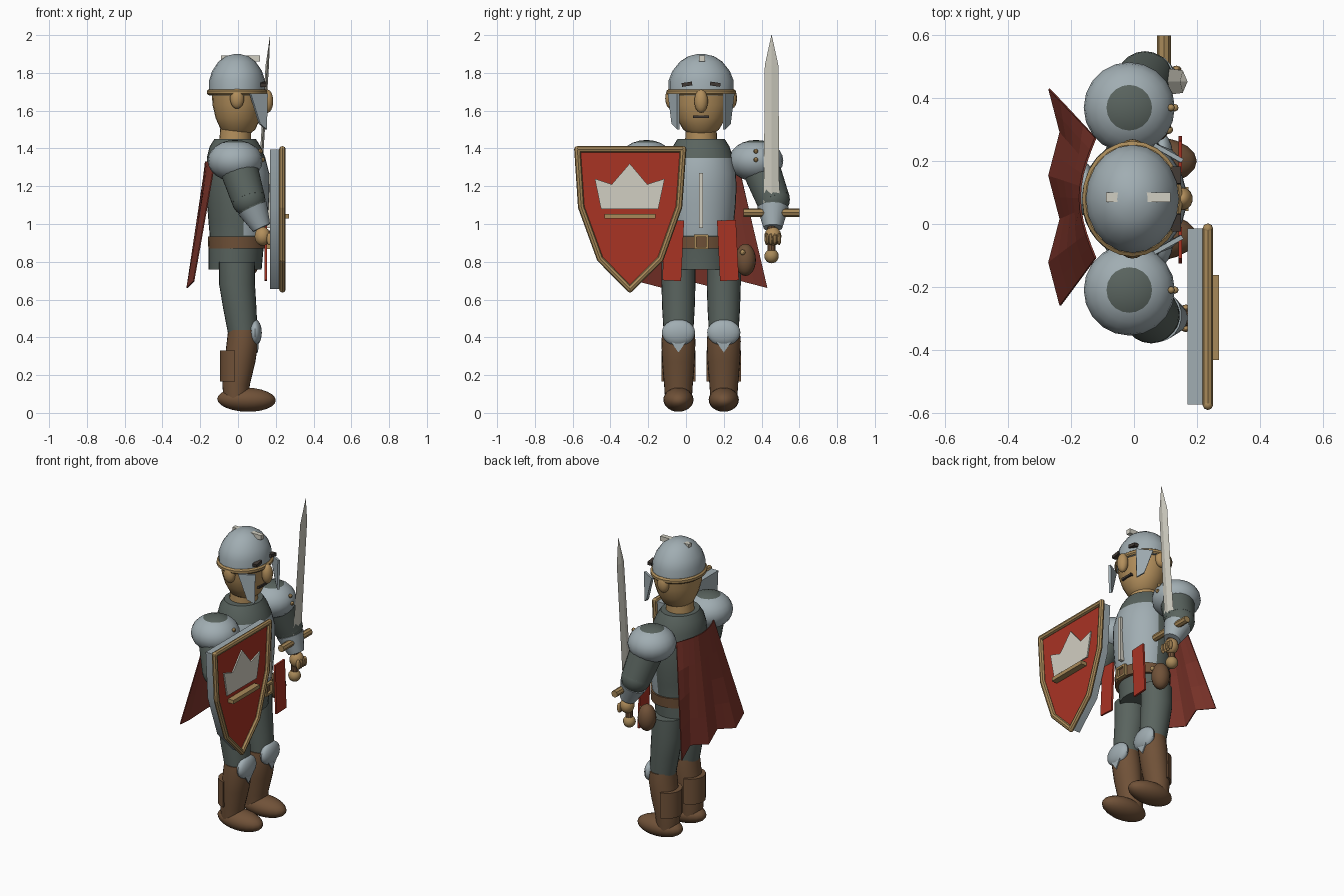
import bpy, bmesh, math
from mathutils import Vector, Matrix

if "Cube" in bpy.data.objects:
    bpy.data.objects.remove(bpy.data.objects["Cube"])

CY = 0.08  # body centre line


def mat(name, r, g, b):
    m = bpy.data.materials.new(name)
    m.diffuse_color = tuple(((c + 0.055) / 1.055) ** 2.4 for c in (r, g, b)) + (1,)
    m.use_nodes = True
    m.node_tree.nodes["Principled BSDF"].inputs["Base Color"].default_value = m.diffuse_color
    return m


STEEL = mat("steel", 0.63, 0.68, 0.70)
CLOTH = mat("dark cloth", 0.35, 0.39, 0.37)
LEATHER = mat("brown leather", 0.44, 0.32, 0.22)
SKIN = mat("tan skin", 0.70, 0.56, 0.36)
GOLD = mat("gold trim", 0.66, 0.54, 0.35)
RED = mat("red paint", 0.66, 0.20, 0.14)
CAPE = mat("cape red", 0.50, 0.21, 0.17)
CREAM = mat("pale metal", 0.82, 0.81, 0.76)
DARK = mat("dark brown", 0.25, 0.22, 0.20)


def finish(name, bm, *mats, rule=None):
    bmesh.ops.recalc_face_normals(bm, faces=bm.faces)
    if rule:
        for f in bm.faces:
            f.material_index = rule(f.calc_center_median())
    me = bpy.data.meshes.new(name)
    bm.to_mesh(me)
    bm.free()
    for m in mats:
        me.materials.append(m)
    ob = bpy.data.objects.new(name, me)
    bpy.context.collection.objects.link(ob)
    return ob


def ball(name, c, r, *mats, rule=None, seg=20, tilt=0):
    bm = bmesh.new()
    bmesh.ops.create_uvsphere(bm, u_segments=seg, v_segments=12, radius=1)
    bmesh.ops.transform(bm, verts=bm.verts, matrix=Matrix.Translation(c)
                        @ Matrix.Rotation(tilt, 4, 'Y') @ Matrix.Diagonal((*r, 1)))
    return finish(name, bm, *mats, rule=rule)


def box(name, c, s, m, tilt=0, axis='Y'):
    bm = bmesh.new()
    bmesh.ops.create_cube(bm, size=1)
    bmesh.ops.transform(bm, verts=bm.verts, matrix=Matrix.Translation(c)
                        @ Matrix.Rotation(tilt, 4, axis) @ Matrix.Diagonal((*s, 1)))
    return finish(name, bm, m)


def loft(name, rings, *mats, rule=None, n=24):
    """Closed skin through level ellipses (cx, cy, z, rx, ry)."""
    bm = bmesh.new()
    loops = [[bm.verts.new((cx + rx * math.cos(2 * math.pi * i / n),
                            cy + ry * math.sin(2 * math.pi * i / n), z)) for i in range(n)]
             for cx, cy, z, rx, ry in rings]
    for a, b in zip(loops, loops[1:]):
        for i in range(n):
            j = (i + 1) % n
            bm.faces.new((a[i], a[j], b[j], b[i]))
    bm.faces.new(loops[0])
    bm.faces.new(loops[-1])
    return finish(name, bm, *mats, rule=rule)


def rod(name, a, b, r1, r2, m, seg=16):
    a, b = Vector(a), Vector(b)
    bm = bmesh.new()
    bmesh.ops.create_cone(bm, cap_ends=True, segments=seg, radius1=r1, radius2=r2, depth=(b - a).length)
    q = (b - a).to_track_quat('Z', 'Y').to_matrix().to_4x4()
    bmesh.ops.transform(bm, verts=bm.verts, matrix=Matrix.Translation((a + b) / 2) @ q)
    return finish(name, bm, m)


def plate(name, pts, depth, m):
    """Polygon extruded by the vector depth."""
    bm = bmesh.new()
    f = bm.faces.new([bm.verts.new(p) for p in pts])
    g = bmesh.ops.extrude_face_region(bm, geom=[f])
    bmesh.ops.translate(bm, vec=depth, verts=[v for v in g["geom"] if isinstance(v, bmesh.types.BMVert)])
    if f.is_valid and len(bm.faces) == len(pts) + 1:
        bm.faces.new(list(f.verts))
    return finish(name, bm, m)


# Torso with a breastplate on its front
loft("torso", [(-0.015, CY, 0.76, 0.14, 0.155), (-0.01, CY, 0.87, 0.145, 0.16),
               (0, CY, 0.94, 0.15, 0.165), (0, CY, 1.02, 0.157, 0.175), (0, CY, 1.1, 0.163, 0.183),
               (0, CY, 1.18, 0.167, 0.187), (0, CY, 1.27, 0.165, 0.185), (-0.01, CY, 1.35, 0.155, 0.17),
               (-0.015, CY, 1.41, 0.135, 0.15), (-0.015, CY, 1.45, 0.11, 0.125)], CLOTH, STEEL,
     rule=lambda c: int(0.93 < c.z < 1.35 and c.x > 0.02), n=32)
ball("back_plate", (-0.155, 0.11, 1.2), (0.03, 0.085, 0.09), STEEL)
box("breastplate_ridge", (0.166, CY, 1.125), (0.03, 0.02, 0.29), CREAM)
loft("belt", [(0, CY, 0.87, 0.157, 0.17), (0, CY, 0.935, 0.16, 0.175)], LEATHER)
for s in (-1, 1):
    box("buckle_side", (0.163, CY + s * 0.032, 0.905), (0.02, 0.013, 0.075), GOLD)
    box("buckle_bar", (0.163, CY, 0.905 + s * 0.032), (0.02, 0.075, 0.013), GOLD)

# Pouch on the belt
ball("pouch", (0.06, 0.315, 0.81), (0.055, 0.055, 0.085), LEATHER)
ball("pouch_button", (0.11, 0.30, 0.85), (0.014, 0.014, 0.014), GOLD, seg=10)

# Neck, head and face
loft("neck", [(-0.015, CY, 1.43, 0.085, 0.085), (-0.01, CY, 1.55, 0.08, 0.08)], SKIN)
loft("head", [(0.0, CY, 1.475, 0.06, 0.06), (0.0, CY, 1.50, 0.092, 0.095), (0, CY, 1.56, 0.118, 0.13),
              (0, CY, 1.63, 0.135, 0.155), (0, CY, 1.72, 0.14, 0.16)], SKIN)
ball("nose", (0.155, CY, 1.65), (0.032, 0.036, 0.062), SKIN, seg=14)
box("mouth", (0.118, CY, 1.567), (0.02, 0.085, 0.014), DARK)
for s in (-1, 1):
    ball("ear", (-0.005, CY + s * 0.16, 1.665), (0.038, 0.03, 0.055), SKIN, seg=14)
    box("eyebrow", (0.135, CY + s * 0.075, 1.74), (0.03, 0.055, 0.02), DARK, -s * 0.15, 'X')
    plate("cheek_guard", [(0.06, CY + s * 0.165, 1.69), (0.15, CY + s * 0.115, 1.69),
                          (0.145, CY + s * 0.115, 1.50), (0.11, CY + s * 0.145, 1.53)],
          (0.008, s * 0.012, 0), STEEL)

# Helmet
loft("helmet", [(-0.005, CY, 1.68, 0.148, 0.172), (-0.005, CY, 1.76, 0.148, 0.172),
                (-0.005, CY, 1.81, 0.132, 0.152), (-0.005, CY, 1.86, 0.098, 0.112),
                (-0.005, CY, 1.888, 0.06, 0.068), (-0.005, CY, 1.9, 0.015, 0.018)], STEEL, n=20)
loft("helmet_band", [(-0.005, CY, 1.682, 0.153, 0.176), (-0.005, CY, 1.69, 0.16, 0.184),
                     (-0.005, CY, 1.705, 0.16, 0.184), (-0.005, CY, 1.713, 0.15, 0.173)], GOLD)
box("helmet_crest", (0.013, 0.085, 1.876), (0.205, 0.03, 0.03), CREAM)

# Arms, pauldrons, gauntlets and hands
arms = {-1: ((-0.01, -0.22, 1.34), (0.055, -0.29, 1.13), (0.125, -0.30, 0.98)),
        1: ((-0.01, 0.38, 1.34), (0.035, 0.46, 1.13), (0.095, 0.46, 0.98))}
for s, (sh, el, wr) in arms.items():
    rod("upper_arm", sh, el, 0.105, 0.09, CLOTH, 20)
    ball("elbow", el, (0.09, 0.09, 0.09), CLOTH)
    mid = Vector(el).lerp(Vector(wr), 0.35)
    rod("forearm", el, mid, 0.088, 0.075, CLOTH, 20)
    rod("gauntlet", Vector(el).lerp(Vector(wr), 0.3), wr, 0.083, 0.05, STEEL, 20)
    ball("hand", (wr[0] + 0.005, wr[1], 0.935), (0.043, 0.045, 0.05), SKIN, seg=14)
    for i in range(4):
        ball("finger", (wr[0] + 0.04, wr[1] - 0.033 + 0.022 * i, 0.92), (0.016, 0.011, 0.032), SKIN, seg=8)
    y = CY + s * 0.29
    ball("pauldron", (-0.015, y, 1.335), (0.145, 0.145, 0.11), STEEL, CLOTH,
         rule=lambda c: int(c.z > 1.43))
    for z in (1.34, 1.385):
        ball("pauldron_rivet", (0.118 if z > 1.36 else 0.13, y, z), (0.012, 0.012, 0.012), GOLD, seg=8)

# Legs, knees and boots
for y in (-0.04, 0.20):
    loft("leg", [(0.025, y, 0.42, 0.078, 0.078), (0.01, y, 0.55, 0.088, 0.086),
                 (-0.005, y, 0.68, 0.095, 0.09), (-0.005, y, 0.80, 0.095, 0.09)], CLOTH)
    loft("boot", [(-0.01, y, 0.06, 0.065, 0.07), (-0.01, y, 0.15, 0.073, 0.076), (0.01, y, 0.27, 0.082, 0.086),
                  (0.025, y, 0.38, 0.084, 0.09), (0.028, y, 0.44, 0.08, 0.084)], LEATHER)
    ball("foot", (0.045, y, 0.07), (0.155, 0.08, 0.064), LEATHER, tilt=0.03)
    ball("knee_guard", (0.09, y, 0.425), (0.036, 0.088, 0.07), STEEL)
    plate("knee_point", [(0.098, y - 0.04, 0.375), (0.098, y + 0.04, 0.375), (0.094, y, 0.32)],
          (0.012, 0, 0), STEEL)
    # curved guard behind the calf
    arc = [math.radians(100 + 20 * i) for i in range(9)]
    plate("calf_guard", [(0.0 + 0.095 * math.cos(a), y + 0.092 * math.sin(a), 0.165) for a in arc],
          (0, 0, 0.165), LEATHER)

# Hanging red cloth strips
for y in (-0.068, 0.222):
    box("cloth_strip", (0.147, y, 0.86), (0.012, 0.10, 0.32), RED, math.copysign(0.05, y - CY), 'X')

# Pleated cape
bm = bmesh.new()
cols = []
for i in range(11):
    t = i / 10
    fold = 0.018 if i % 4 == 0 else (-0.018 if i % 4 == 2 else 0)
    col = []
    for k in range(5):
        u = k / 4
        y0, y1 = 0.275 - 0.385 * t, 0.43 - 0.69 * t
        x0 = -0.125 - 0.05 * math.sin(math.pi * t)
        col.append(bm.verts.new((x0 * (1 - u) - 0.255 * u - fold * u, y0 + (y1 - y0) * u,
                                 1.33 * (1 - u) + (0.68 - fold) * u)))
    cols.append(col)
for a, b in zip(cols, cols[1:]):
    for k in range(4):
        bm.faces.new((a[k], b[k], b[k + 1], a[k + 1]))
cape = finish("cape", bm, CAPE)
cape.modifiers.new("thickness", 'SOLIDIFY').thickness = 0.006

# Shield: steel back, red face, gold rim, crown emblem
outline = [(-0.575, 1.395), (-0.555, 1.09), (-0.455, 0.815), (-0.297, 0.655),
           (-0.135, 0.815), (-0.037, 1.09), (-0.015, 1.395)]
plate("shield_back", [(0.17, y, z) for y, z in outline], (0.052, 0, 0), STEEL)
plate("shield_face", [(0.222, y, z) for y, z in outline], (0.009, 0, 0), RED)
rim = [(0.235, y, z) for y, z in outline]
for a, b in zip(rim, rim[1:] + rim[:1]):
    rod("shield_rim", a, b, 0.017, 0.017, GOLD, 8)
    ball("rim_joint", a, (0.017, 0.017, 0.017), GOLD, seg=8)
crown = [(-0.45, 1.08), (-0.483, 1.24), (-0.393, 1.21), (-0.298, 1.32),
         (-0.205, 1.21), (-0.113, 1.24), (-0.147, 1.08)]
plate("crown_emblem", [(0.231, y, z) for y, z in crown], (0.008, 0, 0), CREAM)
box("emblem_bar", (0.25, -0.297, 1.04), (0.04, 0.27, 0.024), GOLD)
rod("shield_grip", (0.13, -0.30, 0.94), (0.175, -0.30, 0.94), 0.025, 0.025, LEATHER, 10)

# Sword
SY = 0.453
bm = bmesh.new()
sections = [(0.105, 1.05, 0.042), (0.155, 1.84, 0.036), (0.17, 2.0, 0.001)]
rows = [[bm.verts.new((x + dx * min(1, w * 30), SY + dy * w, z))
         for dx, dy in ((0.009, 0), (0, 1), (-0.009, 0), (0, -1))] for x, z, w in sections]
for a, b in zip(rows, rows[1:]):
    for i in range(4):
        bm.faces.new((a[i], a[(i + 1) % 4], b[(i + 1) % 4], b[i]))
finish("sword_blade", bm, CREAM)
rod("sword_guard", (0.095, 0.305, 1.06), (0.095, 0.6, 1.06), 0.022, 0.022, GOLD, 8)
rod("sword_grip", (0.09, SY, 0.84), (0.1, SY, 1.06), 0.022, 0.022, LEATHER, 10)
ball("sword_pommel", (0.09, SY, 0.83), (0.038, 0.038, 0.038), GOLD, seg=12)

# Smooth rounded parts, keep hard edges
for ob in bpy.context.scene.objects:
    ob.select_set(ob.name.split(".")[0] not in ("cape", "sword_blade"))
    bpy.context.view_layer.objects.active = ob
bpy.context.view_layer.objects.active = bpy.data.objects["torso"]
bpy.ops.object.shade_smooth_by_angle(angle=math.radians(35))
